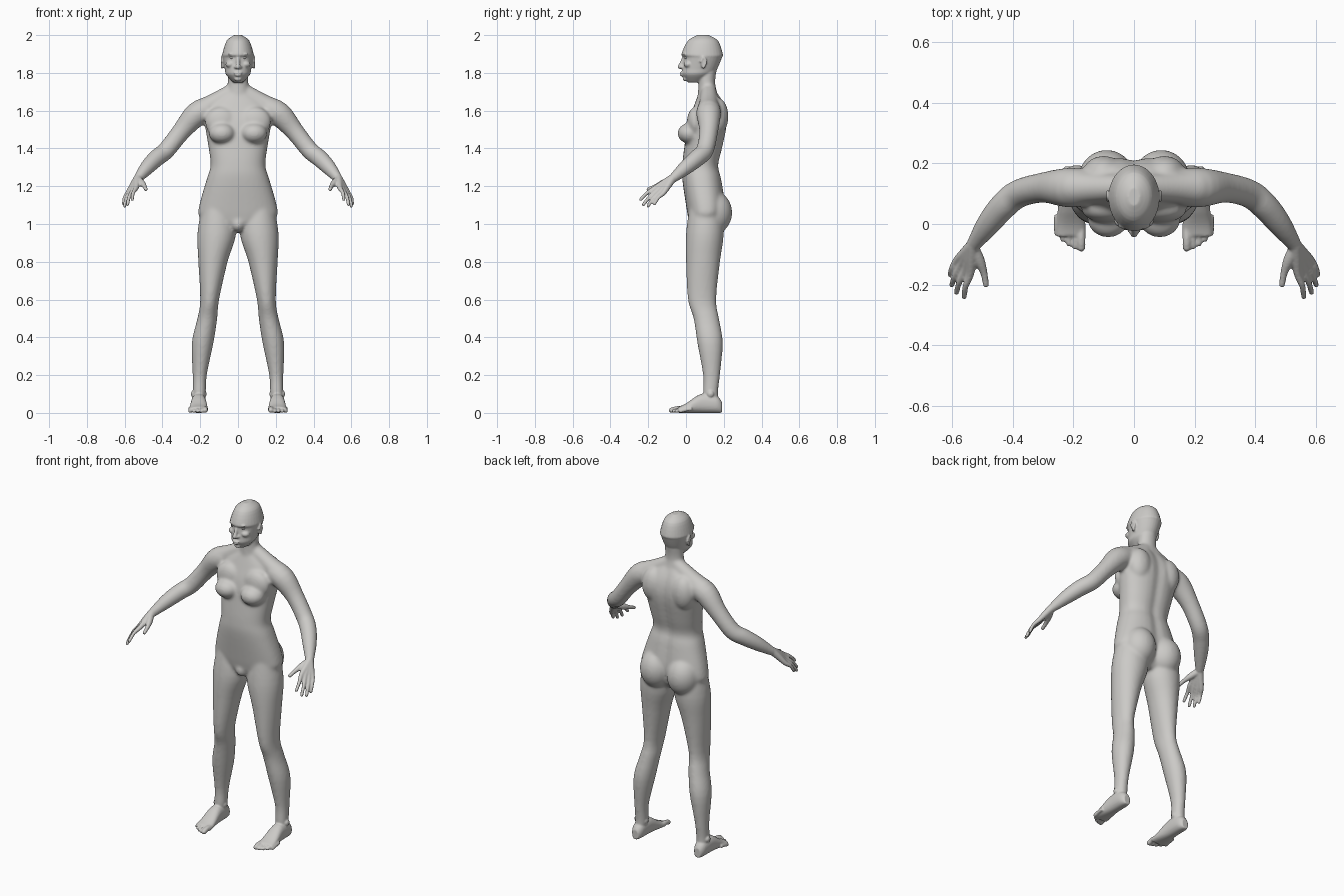
import bpy, bmesh
from math import sin, cos, pi, exp, copysign
from mathutils import Vector, Matrix

cube = bpy.data.objects.get("Cube")
if cube:
    bpy.data.objects.remove(cube, do_unlink=True)

skin = bpy.data.materials.new("warm grey")
skin.use_nodes = True
grey = (.6, .59, .57, 1)
skin.diffuse_color = grey
skin.node_tree.nodes["Principled BSDF"].inputs["Base Color"].default_value = grey

AXIS_X, AXIS_Y, AXIS_Z = Matrix.Identity(3)


def refine(rows, steps=4):
    """Catmull-Rom interpolation of every column."""
    refined, last = [], len(rows) - 1
    for i in range(last):
        before, start, end, after = (rows[max(0, min(last, i + j))] for j in (-1, 0, 1, 2))
        for step in range(steps):
            t = step / steps
            refined.append([b + t / 2 * (c - a + t * (2*a - 5*b + 4*c - d + t * (3*(b - c) + d - a)))
                            for a, b, c, d in zip(before, start, end, after)])
    return refined + [list(rows[-1])]


def loft(bm, rows, u=None, v=None, power=2, groove=0, sides=32):
    """Closed skin over rows of (x, y, z, radius u, radius v)."""
    rows = refine(rows)
    points = [Vector(row[:3]) for row in rows]
    rings = []
    for i, (centre, row) in enumerate(zip(points, rows)):
        across, along = u, v
        if across is None:
            tangent = (points[min(i + 1, len(points) - 1)] - points[max(i - 1, 0)]).normalized()
            across = tangent.cross(AXIS_Y).normalized()
            along = across.cross(tangent)
        ring = []
        for k in range(sides):
            angle = 2 * pi * k / sides
            c, s = (copysign(abs(q) ** (2 / power), q) for q in (cos(angle), sin(angle)))
            position = centre + across * (c * row[3]) + along * (s * row[4])
            if groove and s > 0:
                position.y -= groove * exp(-(position.x / .03) ** 2)
            ring.append(bm.verts.new(position))
        rings.append(ring)
    for low, high in zip(rings, rings[1:]):
        for k in range(sides):
            following = (k + 1) % sides
            bm.faces.new((low[k], low[following], high[following], high[k]))
    bm.faces.new(rings[0][::-1])
    bm.faces.new(rings[-1])


def stack(bm, rows, **options):
    """Loft of level rings given as (z, x min, x max, y front, y back)."""
    loft(bm, [((left + right) / 2, (front + back) / 2, z, (right - left) / 2, (back - front) / 2)
              for z, left, right, front, back in rows], AXIS_X, AXIS_Y, **options)


def centred_stack(bm, rows, **options):
    """Stack that is symmetric in x, given as (z, half width, y front, y back)."""
    stack(bm, [(z, -half, half, front, back) for z, half, front, back in rows], **options)


def blob(bm, centre, radii):
    matrix = Matrix.Translation(centre) @ Matrix.Diagonal((*radii, 1))
    bmesh.ops.create_uvsphere(bm, u_segments=24, v_segments=16, radius=1, matrix=matrix)


def limb(bm, rows):
    """Round tube of (x, y, z, radius) with a ball on its tip."""
    loft(bm, [(*row, row[-1]) for row in rows])
    blob(bm, rows[-1][:3], [rows[-1][-1]] * 3)


def mirrored(bm, build):
    """Run build for the left side, then copy it to the right."""
    half = bmesh.new()
    build(half)
    mesh = bpy.data.meshes.new("half")
    for side in ("left", "right"):
        half.to_mesh(mesh)
        bm.from_mesh(mesh)
        bmesh.ops.scale(half, vec=(-1, 1, 1), verts=half.verts)
        bmesh.ops.reverse_faces(half, faces=half.faces)
    half.free()
    bpy.data.meshes.remove(mesh)


def make(name, bm):
    bmesh.ops.recalc_face_normals(bm, faces=bm.faces)
    mesh = bpy.data.meshes.new(name)
    bm.to_mesh(mesh)
    bm.free()
    return add(name, mesh)


def add(name, mesh):
    obj = bpy.data.objects.new(name, mesh)
    bpy.context.collection.objects.link(obj)
    return obj


def fuse(name, bm, voxel, rounds):
    """Weld overlapping volumes into one smoothed skin."""
    obj = make(name, bm)
    remesh = obj.modifiers.new("weld", 'REMESH')
    remesh.mode, remesh.voxel_size = 'VOXEL', voxel
    smooth = obj.modifiers.new("soften", 'SMOOTH')
    smooth.factor, smooth.iterations = .5, rounds
    depsgraph = bpy.context.evaluated_depsgraph_get()
    mesh = bpy.data.meshes.new_from_object(obj.evaluated_get(depsgraph))
    bpy.data.objects.remove(obj, do_unlink=True)
    return mesh


def finish(obj):
    obj.data.materials.append(skin)
    for polygon in obj.data.polygons:
        polygon.use_smooth = True


def trunk_side(bm):
    # Breast, upper chest, shoulder blade and buttock
    blob(bm, (.085, .02, 1.48), (.07, .065, .055))
    blob(bm, (.09, .05, 1.54), (.085, .045, .08))
    blob(bm, (.1, .165, 1.57), (.07, .06, .1))
    blob(bm, (.09, .145, 1.06), (.095, .1, .115))
    # Slope from neck to shoulder
    limb(bm, [(.02, .12, 1.71, .04), (.13, .12, 1.64, .05), (.2, .12, 1.6, .06)])
    # Arm
    limb(bm, [(.15, .12, 1.61, .06), (.22, .12, 1.58, .065), (.3, .12, 1.49, .05), (.38, .1, 1.39, .047),
              (.43, .06, 1.35, .046), (.48, 0, 1.3, .04), (.53, -.07, 1.24, .025)])
    # Leg
    stack(bm, [(1.1, .03, .19, .02, .19), (.95, .01, .215, 0, .2), (.8, .055, .21, 0, .18),
               (.6, .1, .2, .01, .16), (.5, .11, .215, .04, .175), (.37, .13, .245, .06, .195),
               (.2, .165, .24, .09, .18), (.1, .17, .24, .09, .17), (.03, .18, .24, .1, .18)])


# Torso
base = bmesh.new()
centred_stack(base, [(1.7, .06, .07, .17), (1.62, .17, .04, .21), (1.53, .175, .01, .22), (1.4, .155, -.01, .195),
                     (1.31, .145, -.02, .175), (1.24, .165, -.02, .19), (1.1, .205, 0, .21),
                     (1.04, .205, .01, .2), (1, .14, .02, .19), (.96, .05, .05, .16)], power=2.3, groove=.012)
blob(base, (0, .04, 1), (.035, .035, .04))
mirrored(base, trunk_side)
# Neck
centred_stack(base, [(1.83, .054, .06, .165), (1.74, .055, .065, .155), (1.65, .07, .06, .18)])
base_mesh = fuse("base", base, .008, 10)

# Head
body = bmesh.new()
body.from_mesh(base_mesh)
bpy.data.meshes.remove(base_mesh)
centred_stack(body, [(2, .02, .06, .12), (1.97, .06, .01, .17), (1.9, .083, -.024, .195), (1.88, .082, -.013, .19),
                     (1.82, .07, -.02, .165), (1.79, .063, -.02, .14), (1.75, .025, .01, .09)])
# Nose, lips and chin
limb(body, [(0, -.01, 1.885, .009), (0, -.022, 1.855, .01), (0, -.033, 1.832, .012)])
for height, width in ((1.8, .021), (1.788, .018)):
    blob(body, (0, -.023, height), (width, .009, .006))
blob(body, (0, -.004, 1.768), (.02, .014, .012))


def side_details(bm):
    # Nostril, brow and cheek
    blob(bm, (.012, -.022, 1.83), (.009, .01, .008))
    blob(bm, (.03, -.004, 1.9), (.024, .013, .007))
    blob(bm, (.04, .012, 1.845), (.026, .024, .018))
    # Ear with a curled rim
    blob(bm, (.08, .092, 1.852), (.01, .014, .028))
    limb(bm, [(.086, .092 + .014 * cos(angle), 1.856 + .028 * sin(angle), .006)
              for angle in (pi, pi / 2, 0, -pi / 2)])
    # Fingers, each from the wrist through knuckle and joint to the tip
    wrist = Vector((.53, -.07, 1.243))
    first_knuckle, last_knuckle = Vector((.54, -.165, 1.19)), Vector((.584, -.12, 1.163))
    first_tip, last_tip = Vector((.56, -.24, 1.13)), Vector((.606, -.167, 1.107))
    for finger in range(4):
        knuckle = first_knuckle.lerp(last_knuckle, finger / 3)
        tip = first_tip.lerp(last_tip, finger / 3)
        if finger in (1, 2):
            tip += Vector((.01, -.01, -.02))
        joint = knuckle.lerp(tip, .5) + Vector((.005, -.003, .005))
        limb(bm, [(*wrist, .022), (*wrist.lerp(knuckle, .5), .018), (*knuckle, .013), (*joint, .01), (*tip, .009)])
    # Thumb
    limb(bm, [(.53, -.08, 1.235, .02), (.51, -.12, 1.217, .018), (.495, -.16, 1.2, .012), (.488, -.2, 1.184, .01)])
    # Foot: distance back, half height, half width
    loft(bm, [(.208, back, height, width, height) for back, height, width in
              ((.19, .03, .02), (.16, .045, .035), (.08, .05, .04), (0, .025, .048), (-.04, .016, .05))],
         AXIS_X, AXIS_Z, power=2.3)
    # Ankle bones
    for across in (.178, .238):
        blob(bm, (across, .13, .1), (.012, .018, .018))
    # Toes, big to small
    for toe in range(5):
        across, front = .174 + .02 * toe, .003 * toe * toe - .077
        size = .01 if toe else .014
        limb(bm, [(across, front + .06, .022, size), (across, front + .025, size + .007, size),
                  (across, front, size, size)])


mirrored(body, side_details)
finish(add("body", fuse("body", body, .005, 3)))

# Eyes
eyes = bmesh.new()
mirrored(eyes, lambda bm: blob(bm, (.032, .004, 1.881), (.013, .012, .008)))
finish(make("eyes", eyes))
